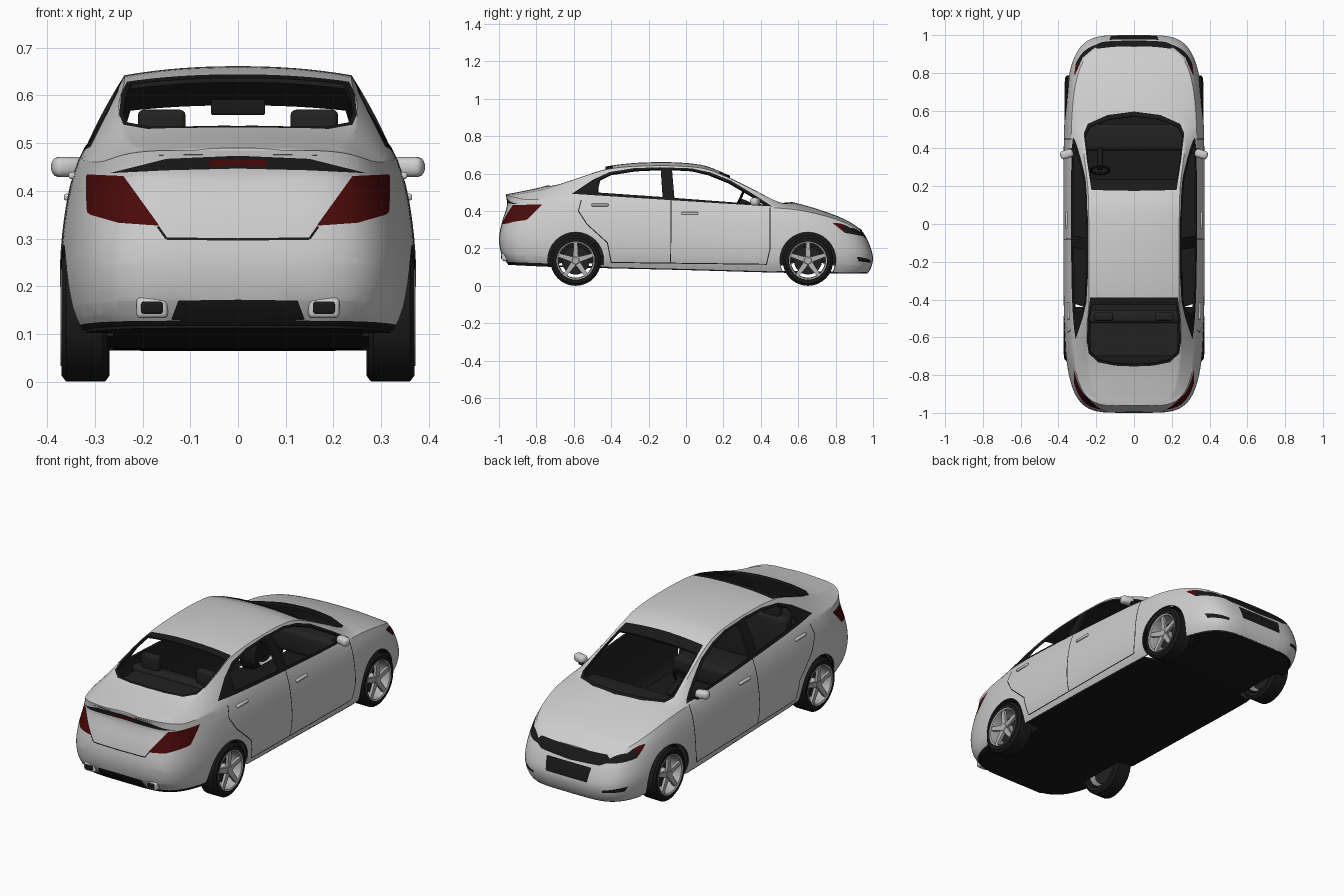
import bpy, bmesh, math
from mathutils import Vector, Matrix

if "Cube" in bpy.data.objects:
    bpy.data.objects.remove(bpy.data.objects["Cube"])

def material(name, col):
    m = bpy.data.materials.new(name)
    m.diffuse_color = (*col, 1)
    m.use_nodes = True
    m.node_tree.nodes["Principled BSDF"].inputs["Base Color"].default_value = m.diffuse_color
    return m

SILVER = material("silver paint", (.62, .62, .62))
BLACK = material("black trim", (.01, .01, .01))
RED = material("dark red lamp", (.07, .003, .003))
RIM = material("wheel alloy", (.45, .45, .45))
DARK = material("dark interior", (.016, .016, .016))

def finish(name, bm, mats, angle=35, mods=()):
    me = bpy.data.meshes.new(name)
    bm.to_mesh(me)
    bm.free()
    ob = bpy.data.objects.new(name, me)
    bpy.context.collection.objects.link(ob)
    for m in mats:
        me.materials.append(m)
    bpy.ops.object.select_all(action='DESELECT')
    ob.select_set(True)
    bpy.context.view_layer.objects.active = ob
    for kind, props in mods:
        mod = ob.modifiers.new(kind, kind)
        for k, v in props.items():
            setattr(mod, k, v)
        bpy.ops.object.modifier_apply(modifier=mod.name)
    bpy.ops.object.shade_smooth_by_angle(angle=math.radians(angle))
    return ob

def box(name, c, size, mat, bevel=0, rot=None):
    bm = bmesh.new()
    bmesh.ops.create_cube(bm, size=1, matrix=Matrix.Diagonal((*size, 1)))
    if bevel:
        bmesh.ops.bevel(bm, geom=bm.edges[:], offset=bevel, segments=3, affect='EDGES', profile=.5)
    M = Matrix.Translation(c) @ (rot or Matrix())
    bmesh.ops.transform(bm, matrix=M, verts=bm.verts)
    return finish(name, bm, [mat])

def lathe(bm, prof, n=40, a0=0, a1=2 * math.pi, mat=0):
    # turn an (x, radius) profile about the x axis
    rows = [[bm.verts.new((x, r * math.cos(a), r * math.sin(a))) for x, r in prof]
            for a in (a0 + (a1 - a0) * i / n for i in range(n + 1))]
    for p, q in zip(rows, rows[1:]):
        for k in range(len(prof) - 1):
            bm.faces.new((p[k], p[k + 1], q[k + 1], q[k])).material_index = mat
    bmesh.ops.remove_doubles(bm, verts=bm.verts[:], dist=1e-5)

def curve(table, t):
    # smooth interpolation through (t, value) pairs
    n = len(table)
    t = min(max(t, table[0][0]), table[-1][0])
    i = next(k for k in range(n - 1) if t <= table[k + 1][0])
    slope = lambda a, b: (table[b][1] - table[a][1]) / (table[b][0] - table[a][0])
    m0, m1 = slope(max(i - 1, 0), i + 1), slope(i, min(i + 2, n - 1))
    (x0, y0), (x1, y1) = table[i], table[i + 1]
    h = x1 - x0
    u = (t - x0) / h
    return (y0 * (1 + 2 * u) * (1 - u) ** 2 + m0 * h * u * (1 - u) ** 2
            + y1 * u * u * (3 - 2 * u) + m1 * h * u * u * (u - 1))

# ---- body curves, keyed by y: sill, shoulder, rail and centre line ----
SILL = [(-1, .12), (-.75, .108), (-.43, .1), (0, .09), (.5, .076), (1, .07)]
SHOULDER = [(-.96, .485), (-.86, .462), (-.7, .464), (-.4, .466), (0, .45), (.4, .422), (.6, .405),
            (.75, .372), (.85, .338), (.94, .295)]
RAIL_X = [(-.96, .2), (-.75, .24), (-.57, .25), (-.41, .239), (.08, .24), (.2, .245), (.35, .263),
          (.5, .283), (.7, .265), (.85, .22), (.94, .12)]
RAIL_Z = [(-.96, .485), (-.9, .49), (-.75, .518), (-.57, .577), (-.41, .625), (-.17, .642), (.08, .63),
          (.2, .59), (.35, .518), (.5, .443), (.6, .42), (.72, .39), (.85, .345), (.94, .298)]
CENTRE = [(-.96, .49), (-.9, .501), (-.75, .534), (-.57, .595), (-.41, .641), (-.17, .661), (.08, .647),
          (.22, .595), (.35, .532), (.5, .464), (.6, .44), (.72, .405), (.85, .355), (.94, .3)]
# side levels, keyed by height fraction: half width, front reach, rear reach
WIDE = [(0, .347), (.12, .364), (.35, .373), (.6, .368), (.85, .353), (1, .335)]
NOSE = [(0, .975), (.12, .99), (.35, 1), (.6, .987), (.85, .962), (1, .94)]
TAIL = [(0, .955), (.12, .985), (.35, 1), (.6, .985), (.85, .957), (1, .963)]
WHEELS = (-.59, .652)

# ---- body shell, right half, and the floor strip that closes it below ----
bm, floor = bmesh.new(), bmesh.new()
N, rows, strip = 46, [], []
for i in range(-N, N + 1):
    n = 4.8 if i > 0 else 5
    t = math.pi / 2 * (i / N) ** 2
    s = math.copysign(math.sin(t) ** (2 / n), i)
    f = max(math.cos(t), 0) ** (2 / n) if abs(i) < N else 0
    Y = s * (.94 if s > 0 else .963)
    zb, zs, zr, zt = (curve(c, Y) for c in (SILL, SHOULDER, RAIL_Z, CENTRE))
    pts = []
    for k in range(15):
        v = k / 14
        pts.append((curve(WIDE, v) * f, s * curve(NOSE if s > 0 else TAIL, v), zb + (zs - zb) * v))
    xs = .335 * f
    xr = min(curve(RAIL_X, Y), .8 * xs)
    for j in range(1, 9):
        q = j / 8
        pts.append((xs + (xr - xs) * q, Y, zs + (zr - zs) * (q + .05 * math.sin(math.pi * q))))
    for j in range(1, 9):
        q = 1 - j / 8
        pts.append((xr * q, Y, zt - (zt - zr) * q ** 2.2))
    if f == 0:
        pts = [(0, y, min(z, zs)) if k < 15 else (0, Y, zs) for k, (x, y, z) in enumerate(pts)]
    rows.append([bm.verts.new(p) for p in pts])
    x, y, z = pts[0]
    x = max(x - .004, .001)
    if min(abs(y - w) for w in WHEELS) < .15:
        x = min(x, .262)
    strip.append([floor.verts.new((e * x, y * .995, z + .004)) for e in (-1, 1)])
for p, q in zip(strip, strip[1:]):
    floor.faces.new((p[0], q[0], q[1], p[1]))
finish("floor", floor, [BLACK], mods=[('SOLIDIFY', dict(thickness=.01, offset=1))])
for p, q in zip(rows, rows[1:]):
    for k in range(len(p) - 1):
        bm.faces.new((p[k], q[k], q[k + 1], p[k + 1]))
bmesh.ops.remove_doubles(bm, verts=bm.verts[:], dist=1e-5)
bmesh.ops.recalc_face_normals(bm, faces=bm.faces[:])
top = max(bm.faces, key=lambda g: g.calc_center_median().z)
if top.normal.z < 0:
    bmesh.ops.reverse_faces(bm, faces=bm.faces[:])

def cut(pts, a, b, mat, where=None, faces=None):
    # knife a convex outline (axes a, b) into the shell; mat None = hole, -1 = only return faces
    if faces is None:
        faces = [g for g in bm.faces if where(g.calc_center_median())]
    mid = [sum(p[k] for p in pts) / len(pts) for k in (0, 1)]
    for p, q in zip(pts, pts[1:] + pts[:1]):
        no, co = Vector((0, 0, 0)), Vector((0, 0, 0))
        no[a], no[b] = q[1] - p[1], p[0] - q[0]
        co[a], co[b] = p
        if no[a] * (mid[0] - p[0]) + no[b] * (mid[1] - p[1]) > 0:
            no = -no
        no.normalize()
        geom = list({e for g in faces for e in (*g.verts, *g.edges)}) + faces
        res = bmesh.ops.bisect_plane(bm, geom=geom, dist=1e-5, plane_co=co, plane_no=no)
        faces = [g for g in res['geom'] if isinstance(g, bmesh.types.BMFace)
                 and (g.calc_center_median() - co).dot(no) < 0]
        if not faces:
            return []
    if mat is None:
        bmesh.ops.delete(bm, geom=faces, context='FACES')
    elif mat >= 0:
        for g in faces:
            g.material_index = mat
    return faces

def seam(p, q, a, b, where):
    d = (Vector(q) - Vector(p)).normalized() * .0025
    o = Vector((-d.y, d.x))
    cut([tuple(Vector(v) + e) for v, e in ((p, o), (q, o), (q, -o), (p, -o))], a, b, 1, where)

side = lambda c: c.x > .2
rear = lambda c: c.y < -.7
front = lambda c: c.y > .7
upper = lambda c: c.z > .41 and c.x < .3

# side windows: black frame with centre pillar, then two openings
cut([(-.61, .492), (-.5, .566), (-.41, .608), (-.28, .629), (-.14, .634), (.03, .628), (.13, .606),
     (.24, .562), (.36, .49), (.46, .425), (.2, .44)], 1, 2, 1, side)
cut([(-.475, .499), (-.46, .567), (-.4, .597), (-.27, .617), (-.135, .623), (-.125, .475)], 1, 2, None, side)
cut([(-.062, .47), (-.075, .623), (.03, .617), (.12, .596), (.23, .552), (.34, .488), (.43, .433)], 1, 2, None, side)
# windscreen and rear window: frame, then opening
cut([(-.02, .175), (.232, .18), (.25, .34), (.27, .47), (.245, .53), (.14, .577), (-.02, .598)], 0, 1, 1, upper)
cut([(-.02, .235), (.23, .235), (.242, .34), (.26, .46), (.235, .515), (.13, .555), (-.02, .573)], 0, 1, None, upper)
cut([(-.02, -.39), (.232, -.39), (.245, -.5), (.249, -.62), (.24, -.685), (.19, -.732), (.1, -.75), (-.02, -.755)], 0, 1, 1, upper)
cut([(-.02, -.43), (.225, -.43), (.236, -.52), (.24, -.62), (.231, -.675), (.184, -.72), (.1, -.738), (-.02, -.743)], 0, 1, None, upper)
# tail lamps wrapping round the corners, dark slot and high lamp
fs = cut([(.37, .437), (.24, .431), (.165, .327), (.25, .333), (.31, .35), (.37, .4)], 0, 2, -1, rear)
cut([(-.755, .45), (-1.1, .45), (-1.1, .28), (-.92, .28)], 1, 2, 2, faces=fs)
cut([(-.01, .474), (.15, .467), (.15, .443), (-.01, .447)], 0, 2, 1, rear)
cut([(.15, .467), (.27, .437), (.15, .443)], 0, 2, 1, rear)
cut([(-.01, .466), (.06, .465), (.06, .452), (-.01, .453)], 0, 2, 2, rear)
# diffuser and lower lip
cut([(-.01, .172), (.125, .17), (.14, .13), (-.01, .12)], 0, 2, 1, rear)
cut([(-.7, .0), (-1.1, .0), (-1.1, .133), (-.7, .118)], 1, 2, 1, rear)
# headlamps: side outline crossed with two plan outlines, red at the outer end
for plan in ([(.325, .76), (.272, .88), (.42, .88), (.42, .76)],
             [(.272, .88), (.18, .958), (.18, 1.02), (.42, 1.02), (.42, .88)]):
    fs = cut([(.76, .4), (1.02, .4), (1.02, .255), (.95, .265), (.85, .283), (.772, .345)], 1, 2, -1, front)
    fs = cut(plan, 0, 1, 1, faces=fs)
    if fs:
        cut([(.7, .2), (.7, .5), (.83, .5), (.85, .2)], 1, 2, 2, faces=fs)
# grille band, number plate recess, fog slots
cut([(-.01, .297), (.19, .3), (.22, .275), (.17, .25), (-.01, .24)], 0, 2, 1, front)
cut([(-.01, .232), (.13, .232), (.12, .16), (-.01, .16)], 0, 2, 1, front)
cut([(.2, .135), (.3, .155), (.29, .13), (.2, .122)], 0, 2, 1, front)
# panel gaps
for p, q in [((-.08, .465), (-.082, .12)), ((.45, .42), (.45, .2)), ((.45, .2), (.43, .115)),
             ((.43, .115), (-.4, .125)), ((-.56, .46), (-.575, .4)), ((-.575, .4), (-.53, .33)),
             ((-.53, .33), (-.42, .23)), ((-.42, .23), (-.4, .125))]:
    seam(p, q, 1, 2, side)
seam((-.01, .298), (.15, .3), 0, 2, rear)
seam((.15, .3), (.168, .325), 0, 2, rear)
# wheel arches
for wy in WHEELS:
    cut([(wy + .15 * math.cos(k * math.pi / 16), .137 + .15 * math.sin(k * math.pi / 16))
         for k in range(32)], 1, 2, None, side)
finish("body shell", bm, [SILVER, BLACK, RED, DARK], 32,
       [('MIRROR', dict(use_clip=True, merge_threshold=.0005)),
        ('SOLIDIFY', dict(thickness=.01, offset=-1, material_offset=9, material_offset_rim=9))])

# ---- wheels, each with tyre, rim, five spokes and brake disc ----
bm = bmesh.new()
lathe(bm, [(-.04, .098), (-.048, .104), (-.048, .122), (-.038, .135), (.038, .135), (.048, .122),
           (.048, .104), (.042, .099)], mat=0)
lathe(bm, [(.04, .104), (.05, .102), (.047, .095), (.03, .091), (-.04, .093)], mat=1)
lathe(bm, [(.044, 0), (.044, .018), (.036, .026), (.0, .026)], 20, mat=1)
lathe(bm, [(-.005, 0), (-.005, .075), (-.02, .075), (-.02, 0)], 24, mat=2)
for k in range(5):
    res = bmesh.ops.create_cube(bm, size=1)
    for v in res['verts']:
        o = v.co.z > 0
        v.co = Vector((.034 + v.co.x * .014 + .004 * o, v.co.y * (.02 if o else .03), .096 if o else .012))
    bmesh.ops.rotate(bm, verts=res['verts'], matrix=Matrix.Rotation(k * math.tau / 5, 3, 'X'))
    for g in {g for v in res['verts'] for g in v.link_faces}:
        g.material_index = 1
bmesh.ops.recalc_face_normals(bm, faces=bm.faces[:])
wheel = finish("wheel", bm, [BLACK, RIM, DARK])
for i, (sx, wy) in enumerate((sx, wy) for sx in (1, -1) for wy in WHEELS):
    ob = wheel if i == 0 else wheel.copy()
    if i:
        bpy.context.collection.objects.link(ob)
    ob.location = (sx * (.322 if wy < 0 else .317), wy, .135)
    ob.rotation_euler = (0, 0, 0 if sx > 0 else math.pi)

for sx in (1, -1):
    # wheel wells
    for wy in WHEELS:
        bm = bmesh.new()
        lathe(bm, [(.25, 0), (.25, .152), (.325, .152)], 24, -.2, math.pi + .2)
        bmesh.ops.transform(bm, verts=bm.verts, matrix=Matrix.Translation((0, wy, .137)) @ Matrix.Scale(sx, 4, (1, 0, 0)))
        finish("wheel well", bm, [BLACK])
    # door mirrors, handles, exhausts, rear headrests
    box("door mirror", (sx * .356, .37, .45), (.07, .045, .042), SILVER, .016, Matrix.Rotation(-sx * .3, 4, 'Z'))
    box("mirror stalk", (sx * .32, .385, .435), (.06, .03, .012), BLACK, .004)
    for hy, hz, hx in ((-.46, .432, .346), (.02, .387, .356)):
        box("door handle", (sx * hx, hy, hz), (.018, .09, .014), SILVER, .005)
    box("exhaust trim", (sx * .18, -.96, .155), (.066, .05, .044), SILVER, .01)
    box("exhaust opening", (sx * .18, -.963, .155), (.05, .05, .03), BLACK, .008)
    box("rear headrest", (sx * .16, -.49, .53), (.1, .045, .08), DARK, .012)

# ---- interior ----
box("dashboard", (0, .46, .35), (.54, .14, .12), DARK, .02)
box("rear shelf", (0, -.61, .47), (.46, .18, .02), DARK)
box("rear seat back", (0, -.49, .36), (.52, .07, .28), DARK, .02)
box("rear seat cushion", (0, -.36, .2), (.52, .22, .1), DARK, .02)
box("inner mirror", (0, .2, .575), (.114, .012, .032), BLACK, .004)
box("steering column", (-.18, .345, .43), (.03, .12, .03), BLACK, .006, Matrix.Rotation(-.4, 4, 'X'))
bpy.ops.mesh.primitive_torus_add(location=(-.18, .285, .455), rotation=(math.radians(65), 0, 0),
                                 major_radius=.048, minor_radius=.007, major_segments=32, minor_segments=10)
bpy.context.object.name = "steering wheel"
bpy.context.object.data.materials.append(BLACK)
bpy.ops.object.shade_smooth_by_angle()
